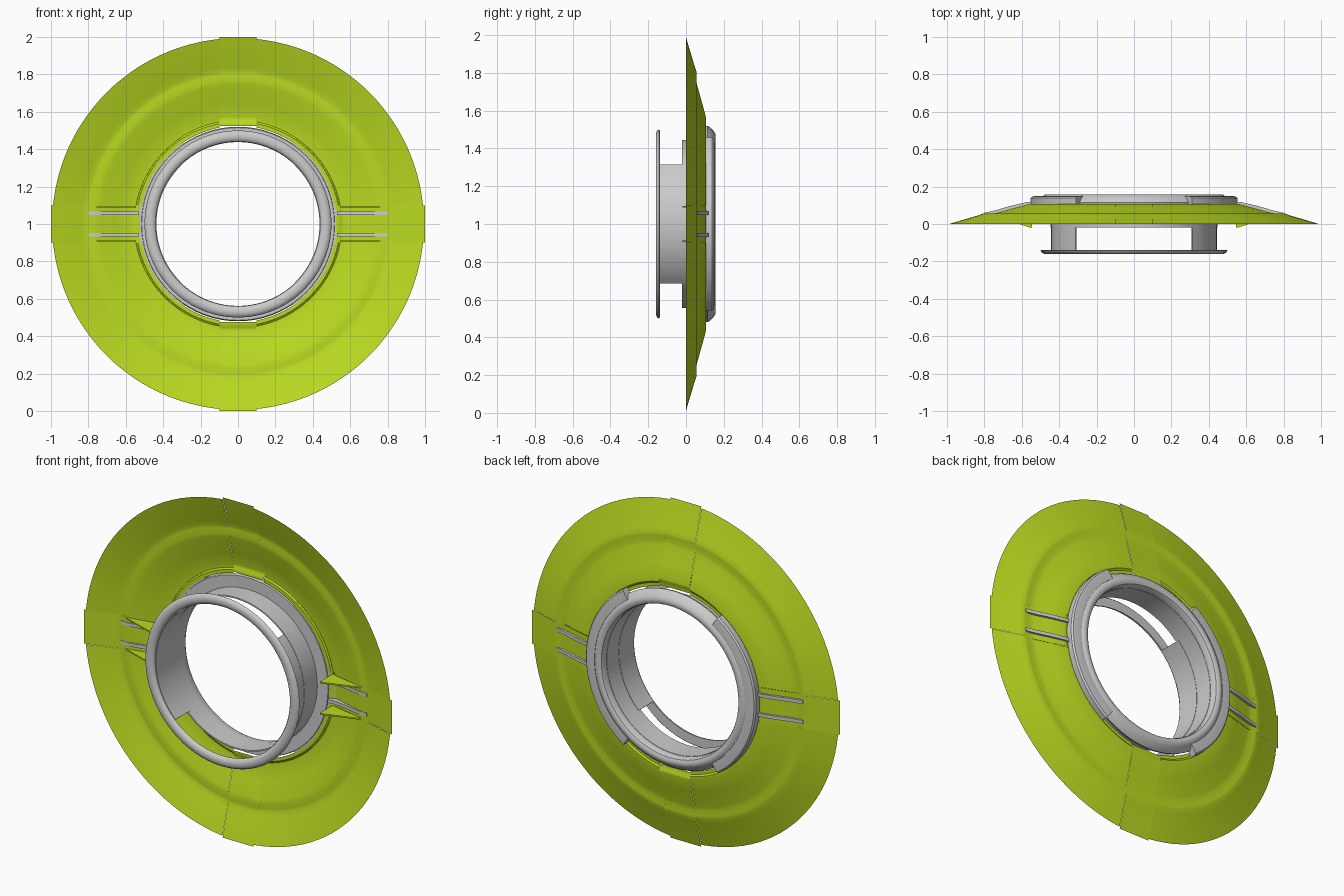
import bpy
from math import sin, cos, asin, pi, radians

cube = bpy.data.objects.get("Cube")
if cube:
    bpy.data.objects.remove(cube)


def material(name, colour):
    m = bpy.data.materials.new(name)
    m.use_nodes = True
    m.diffuse_color = colour
    m.node_tree.nodes["Principled BSDF"].inputs["Base Color"].default_value = colour
    return m


GREEN = material("lime green", (0.49, 0.71, 0.015, 1))
GREY = material("light grey", (0.6, 0.6, 0.6, 1))


def make(name, verts, faces, mat, angle=35):
    """Points are (x, y, height above the disc centre)."""
    me = bpy.data.meshes.new(name)
    me.from_pydata([(x, y, z + 1) for x, y, z in verts], [], faces)
    me.materials.append(mat)
    ob = bpy.data.objects.new(name, me)
    bpy.context.collection.objects.link(ob)
    bpy.ops.object.select_all(action='DESELECT')
    ob.select_set(True)
    bpy.context.view_layer.objects.active = ob
    bpy.ops.object.mode_set(mode='EDIT')
    bpy.ops.mesh.select_all(action='SELECT')
    bpy.ops.mesh.normals_make_consistent(inside=False)
    bpy.ops.object.mode_set(mode='OBJECT')
    bpy.ops.object.shade_smooth_by_angle(angle=radians(angle))
    return ob


def grid_faces(rows, cols, skip=lambda i, j: False):
    return [(i * cols + j, i * cols + j + 1, (i + 1) * cols + j + 1, (i + 1) * cols + j)
            for i in range(rows - 1) for j in range(cols - 1) if not skip(i, j)]


def lathe(name, profile, mat, middle=0, half=180, segs=72):
    """Turn a closed (radius, y) profile about the y axis, capping partial arcs."""
    full, n = half == 180, len(profile)
    rows = segs if full else segs + 1
    verts, faces = [], []
    for i in range(rows):
        a = radians(middle - half + 2 * half * i / segs)
        verts += [(r * cos(a), y, r * sin(a)) for r, y in profile]
    for i in range(segs):
        k = (i + 1) % rows
        faces += [(i * n + j, i * n + (j + 1) % n, k * n + (j + 1) % n, k * n + j)
                  for j in range(n)]
    if not full:
        faces += [tuple(range(n)), tuple(range(segs * n, segs * n + n))]
    return make(name, verts, faces, mat)


def prism(name, outline, z0, z1, mat):
    """Extrude an (x, y) outline between two heights."""
    n = len(outline)
    verts = [(x, y, z) for z in (z0, z1) for x, y in outline]
    faces = [tuple(range(n)), tuple(range(n, 2 * n))]
    faces += [(j, (j + 1) % n, n + (j + 1) % n, n + j) for j in range(n)]
    return make(name, verts, faces, mat)


# Dished sheet: radius and depth from the rim to the inner lip
SHEET = [(1, 0), (0.84, 0.046), (0.815, 0.055), (0.8, 0.056), (0.77, 0.053), (0.745, 0.058),
         (0.65, 0.085), (0.57, 0.107), (0.555, 0.107), (0.545, 0.1), (0.525, 0.1)]
HALF = 0.1
STEPS = 24

# Four curved panels between the straight strips
for sx, side in ((1, "left"), (-1, "right")):
    for sz, level in ((1, "upper"), (-1, "lower")):
        verts = []
        for r, y in SHEET:
            r = min(r, 0.994)
            a0 = asin(HALF / r)
            for i in range(STEPS + 1):
                a = a0 + (pi / 2 - 2 * a0) * i / STEPS
                verts.append((sx * r * cos(a), y, sz * r * sin(a)))
        make(f"{level}_{side}_panel", verts, grid_faces(len(SHEET), STEPS + 1), GREEN)

# Straight strips at top and bottom
for s, level in ((1, "top"), (-1, "bottom")):
    verts = [(x, y, s * r) for r, y in SHEET for x in (-HALF, HALF)]
    make(f"{level}_strip", verts, grid_faces(len(SHEET), 2), GREEN)

# Side strips with two slots, a rib through each slot, and fins in front
cols = (-HALF, -0.068, -0.048, 0.048, 0.068, HALF)
RIB = [(0.53, 0.075), (0.53, 0.118), (0.57, 0.118), (0.66, 0.097), (0.745, 0.072),
       (0.8, 0.06), (0.8, 0.052), (0.74, 0.052), (0.65, 0.07), (0.57, 0.08)]
for s, side in ((1, "left"), (-1, "right")):
    verts = [(s * r, y, z) for r, y in SHEET for z in cols]
    faces = grid_faces(len(SHEET), len(cols), lambda i, j: i >= 3 and j in (1, 3))
    make(f"{side}_strip", verts, faces, GREEN)
    for t, level in ((1, "upper"), (-1, "lower")):
        prism(f"{level}_{side}_rib", [(s * x, y) for x, y in RIB], t * 0.048, t * 0.068, GREY)
        fin = [(s * 0.545, -0.018), (s * 0.56, -0.018), (s * 0.77, 0.052), (s * 0.545, 0.1)]
        prism(f"{level}_{side}_fin", fin, t * 0.088, t * 0.096, GREEN)

# Front flange
lathe("front_flange", [(0.44, -0.138), (0.495, -0.138), (0.5, -0.143), (0.495, -0.152),
                       (0.48, -0.16), (0.46, -0.16), (0.445, -0.153), (0.44, -0.145)], GREY)

# Collar with side walls that leave openings above and below
lathe("collar", [(0.438, -0.02), (0.446, -0.02), (0.446, 0.11), (0.438, 0.11)], GREY)
for mid, side in ((0, "left"), (180, "right")):
    lathe(f"{side}_collar_wall", [(0.436, -0.14), (0.444, -0.14), (0.444, 0), (0.436, 0)],
          GREY, mid, 45, 24)

# Back flange and its raised side clips
lathe("back_flange", [(0.44, 0.1), (0.515, 0.1), (0.52, 0.115), (0.51, 0.13), (0.49, 0.148),
                      (0.475, 0.157), (0.46, 0.157), (0.446, 0.15), (0.44, 0.138)], GREY)
for mid, side in ((0, "left"), (180, "right")):
    lathe(f"{side}_clip", [(0.49, 0.105), (0.553, 0.105), (0.553, 0.138), (0.545, 0.147),
                           (0.525, 0.15), (0.49, 0.15)], GREY, mid, 56, 32)
